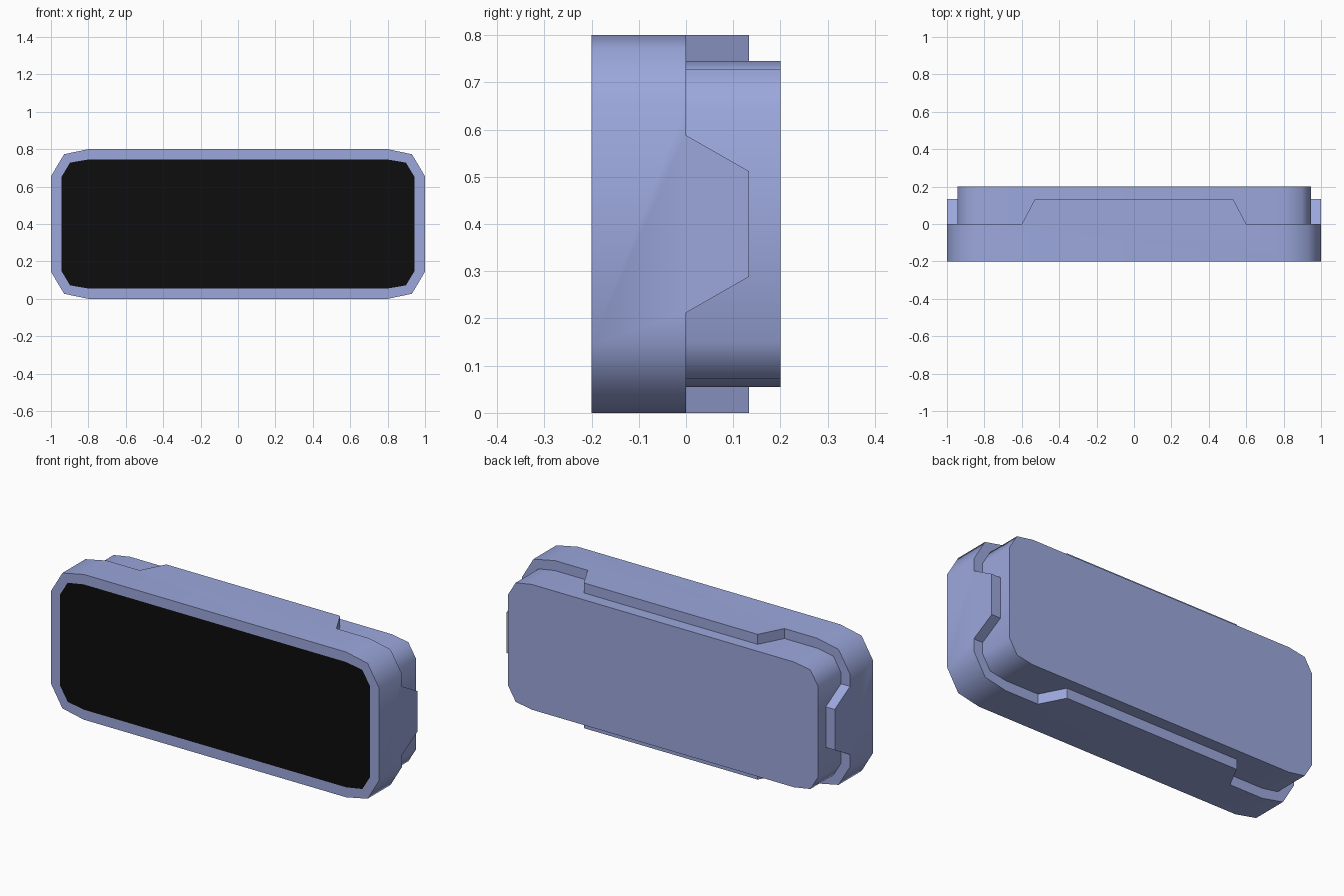
import bpy, bmesh, math

if "Cube" in bpy.data.objects:
    bpy.data.objects.remove(bpy.data.objects["Cube"])

def material(name, rgb):
    m = bpy.data.materials.new(name)
    m.diffuse_color = (*rgb, 1)
    m.use_nodes = True
    m.node_tree.nodes["Principled BSDF"].inputs["Base Color"].default_value = m.diffuse_color
    return m

blue = material("periwinkle_blue", (0.33, 0.39, 0.72))
black = material("screen_black", (0.004, 0.004, 0.004))

FRONT, BACK, TAB, MID = -0.2, 0.2, 0.133, 0.4

# One quarter of the rim: outer x, outer z, inner x, inner z, rear edge y, is corner
QUARTER = [
    (1.0, 0.112, 0.945, 0.112, TAB, False),
    (1.0, 0.188, 0.945, 0.188, 0, False),
    (1.0, 0.255, 0.945, 0.25, 0, True),
    (0.93, 0.373, 0.898, 0.328, 0, True),
    (0.8, 0.4, 0.8, 0.345, 0, True),
    (0.6, 0.4, 0.6, 0.345, 0, False),
    (0.53, 0.4, 0.53, 0.345, TAB, False),
]

def mirrored(sx, sz):
    q = [(a * sx, b * sz + MID, c * sx, d * sz + MID, y, k)
         for a, b, c, d, y, k in QUARTER]
    return q if sx * sz > 0 else q[::-1]

loop = mirrored(1, 1) + mirrored(-1, 1) + mirrored(-1, -1) + mirrored(1, -1)
corners = [i for i, s in enumerate(loop) if s[5]]
N = len(loop)

def finish(bm, name, mats):
    bmesh.ops.recalc_face_normals(bm, faces=bm.faces)
    me = bpy.data.meshes.new(name)
    bm.to_mesh(me)
    bm.free()
    for m in mats:
        me.materials.append(m)
    ob = bpy.data.objects.new(name, me)
    bpy.context.collection.objects.link(ob)
    bpy.ops.object.select_all(action='DESELECT')
    ob.select_set(True)
    bpy.context.view_layer.objects.active = ob
    bpy.ops.object.shade_smooth_by_angle(angle=math.radians(50))
    return ob

# Front shell with a tapered tab reaching back on each side
bm = bmesh.new()
rear_out = [bm.verts.new((s[0], s[4], s[1])) for s in loop]
rear_in = [bm.verts.new((s[2], s[4], s[3])) for s in loop]
front_out = {i: bm.verts.new((loop[i][0], FRONT, loop[i][1])) for i in corners}
front_in = {i: bm.verts.new((loop[i][2], FRONT, loop[i][3])) for i in corners}
for a, b in zip(corners, corners[1:] + corners[:1]):
    span = [(a + k) % N for k in range((b - a) % N + 1)]
    bm.faces.new([front_out[b], front_out[a]] + [rear_out[i] for i in span])
    bm.faces.new([front_in[a], front_in[b]] + [rear_in[i] for i in reversed(span)])
    bm.faces.new([front_out[a], front_out[b], front_in[b], front_in[a]])
for i in range(N):
    j = (i + 1) % N
    bm.faces.new([rear_out[i], rear_out[j], rear_in[j], rear_in[i]])
finish(bm, "front_shell", [blue])

# Inner body, whose front face is the black screen
bm = bmesh.new()
f = [bm.verts.new((loop[i][2], FRONT, loop[i][3])) for i in corners]
r = [bm.verts.new((loop[i][2], BACK, loop[i][3])) for i in corners]
screen = bm.faces.new(f)
screen.material_index = 1
bm.faces.new(r[::-1])
for i in range(len(f)):
    j = (i + 1) % len(f)
    bm.faces.new([f[i], f[j], r[j], r[i]])
finish(bm, "inner_body_with_screen", [blue, black])
